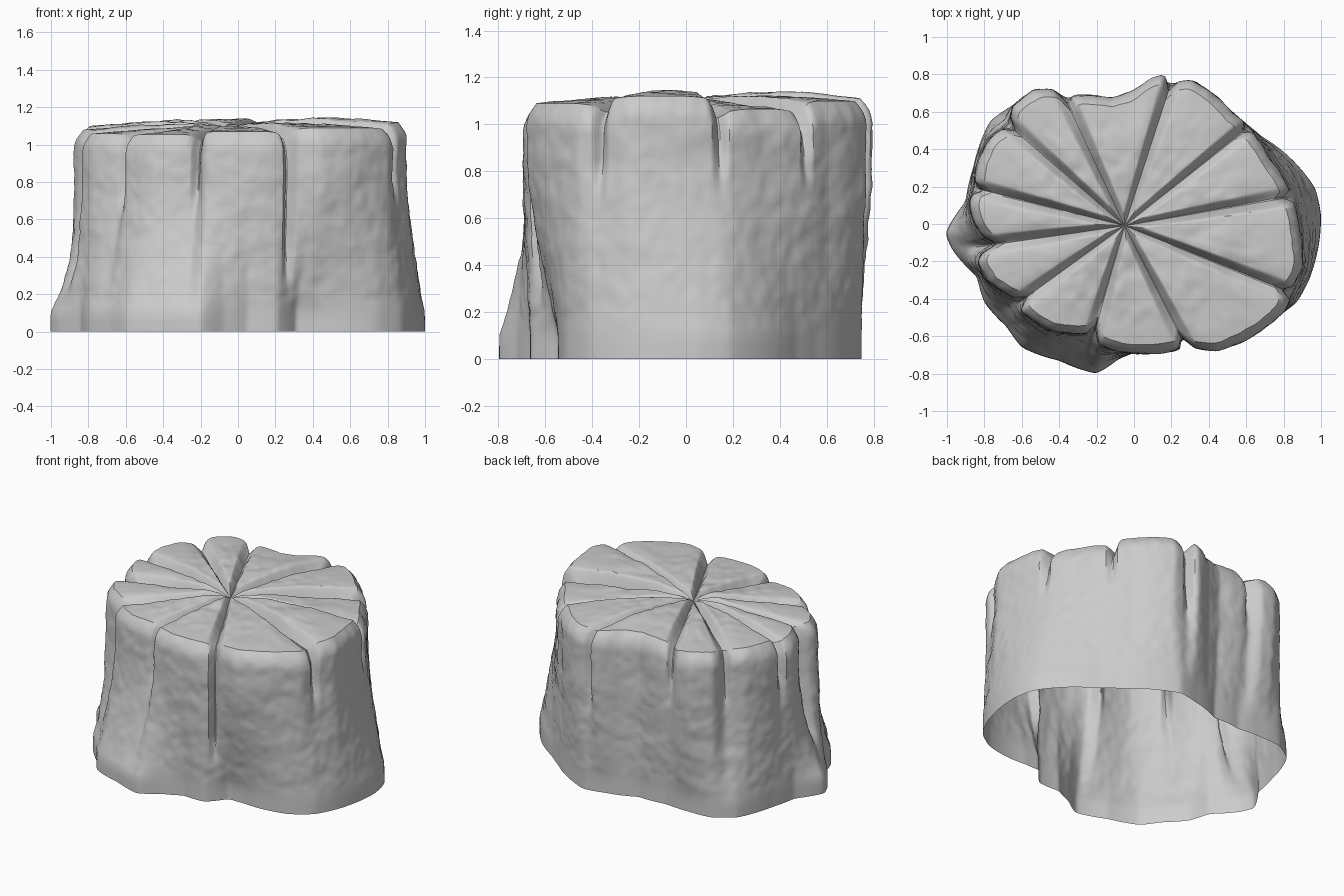
import bpy, bmesh, math
from mathutils import Vector, noise

if "Cube" in bpy.data.objects:
    bpy.data.objects.remove(bpy.data.objects["Cube"])

CX, CY = -0.05, -0.01      # point where all the top grooves meet
N = 660                    # angular steps

# Plan outlines: upper body and foot
UPPER = [(.88, 0), (.85, .13), (.73, .34), (.6, .53), (.52, .6), (.42, .7), (.31, .77), (.2, .75),
         (.15, .8), (.08, .77), (0, .71), (-.12, .67), (-.3, .69), (-.36, .67), (-.42, .72),
         (-.53, .72), (-.65, .63), (-.66, .53), (-.77, .46), (-.84, .31), (-.85, .2), (-.88, .1),
         (-.85, 0), (-.77, -.1), (-.84, -.2), (-.78, -.31), (-.62, -.4), (-.6, -.47), (-.45, -.57),
         (-.22, -.58), (-.18, -.65), (-.08, -.68), (.2, -.68), (.28, -.65), (.45, -.68),
         (.65, -.59), (.81, -.46), (.84, -.35), (.9, -.24)]
FOOT = [(1.0, .05), (.97, .19), (.85, .34), (.68, .47), (.58, .55), (.4, .68), (.25, .75), (.1, .72),
        (-.1, .65), (-.3, .64), (-.47, .65), (-.64, .64), (-.77, .55), (-.86, .3), (-.9, .12),
        (-1.01, -.05), (-.97, -.14), (-.84, -.28), (-.8, -.42), (-.68, -.55), (-.6, -.66),
        (-.4, -.73), (-.2, -.8), (-.08, -.72), (.05, -.66), (.21, -.66), (.31, -.54), (.42, -.54),
        (.6, -.54), (.74, -.51), (.87, -.42), (.94, -.29), (.99, -.1)]
# Grooves: angle, height of the lower end on the side, height of the wedge that follows
GROOVES = [(10, .66, 1.065), (38.5, .68, 1.1), (72, .5, 1.115), (115, .65, 1.105), (139, .65, 1.1),
           (166, .6, 1.08), (188, .2, 1.06), (216, .55, 1.055), (254, .57, 1.07),
           (297, .2, 1.09), (338, .62, 1.12)]


def radii(points):
    """Resample an outline to N radii around the centre and soften it."""
    pol = sorted((math.atan2(y - CY, x - CX) % math.tau, math.hypot(x - CX, y - CY)) for x, y in points)
    pol = [(pol[-1][0] - math.tau, pol[-1][1])] + pol + [(pol[0][0] + math.tau, pol[0][1])]
    out, k = [], 0
    for i in range(N):
        a = math.tau * i / N
        while pol[k + 1][0] < a:
            k += 1
        (a0, r0), (a1, r1) = pol[k], pol[k + 1]
        out.append(r0 + (r1 - r0) * (a - a0) / max(a1 - a0, 1e-6))
    for _ in range(8):
        out = [(out[i - 1] + 2 * out[i] + out[(i + 1) % N]) / 4 for i in range(N)]
    return out


def smooth(t):
    t = min(1, max(0, t))
    return t * t * (3 - 2 * t)


def nearest_groove(deg):
    d, k = min((abs((deg - g[0] + 180) % 360 - 180), k) for k, g in enumerate(GROOVES))
    return math.radians(d), k


def wedge_height(deg):
    if deg < GROOVES[0][0]:
        return GROOVES[-1][2]
    return [g[2] for g in GROOVES if g[0] <= deg][-1]


def top_height(deg, r, f):
    """Height of the top face at radius r (f = 0 centre .. 1 rim)."""
    d, k = nearest_groove(deg)
    g = max(0, 1 - d * r / (.025 + .03 * f)) ** 1.4
    # each wedge slopes gently down towards its grooves
    h = wedge_height(deg) - .02 * max(0, 1 - d / .18) ** 2
    low = min(GROOVES[k][2], GROOVES[k - 1][2]) - .04
    mix = smooth(f * 1.5)
    h = 1.1 * (1 - mix) + h * mix + .022 * math.sin(math.pi * f)
    low = 1.07 * (1 - mix) + low * mix
    return h * (1 - g) + low * g


upper, foot = radii(UPPER), radii(FOOT)
SIDE = [0, .05, .1] + [.1 + .9 * i / 40 for i in range(1, 41)]
bm = bmesh.new()
rings = []


def add_ring(fn):
    ring = []
    for i in range(N):
        r, z = fn(i, 360 * i / N)
        a = math.tau * i / N
        ring.append(bm.verts.new((CX + r * math.cos(a), CY + r * math.sin(a), z)))
    rings.append(ring)


def bump(i, r, z):
    a = math.tau * i / N
    p = Vector((r * math.cos(a), r * math.sin(a), z * 1.5))
    return .006 * noise.noise(p * 6) + .005 * noise.noise(p * 17)


def rim_inset(below):
    return .05 * max(0, 1 - below / .1) ** 2


def side_point(i, deg, s):
    top = top_height(deg, upper[i] - .05, 1)
    z = s * top
    # the foot flares more abruptly on the left than on the right
    power = 1.6 - .4 * math.cos(math.radians(deg))
    t = 1 - (1 - min(1, max(0, (z - .1) / .75))) ** power
    r = foot[i] * (1 - t) + upper[i] * t
    d, k = nearest_groove(deg)
    fade = smooth((z - GROOVES[k][1]) / .35)
    r -= .05 * fade * max(0, 1 - d * r / .036)
    if z > .1:
        r += bump(i, r, z) * smooth((z - .1) / .1)
    return r - rim_inset(top - z), z


# Side wall, from the open foot to the rim
for s in SIDE:
    add_ring(lambda i, deg: side_point(i, deg, s))
# Grooved top, from the rim to the centre
rim = [side_point(i, 360 * i / N, 1)[0] for i in range(N)]
RADIAL = 32
for j in range(RADIAL - 1, 0, -1):
    f = j / RADIAL

    def top_point(i, deg):
        r = rim[i] * f
        z = top_height(deg, r + (upper[i] - .05 - rim[i]) * f, f)
        return r, z + 1.6 * bump(i, r, 1) * math.sin(math.pi * f)
    add_ring(top_point)

for lo, hi in zip(rings, rings[1:]):
    for i in range(N):
        j = (i + 1) % N
        bm.faces.new((lo[i], lo[j], hi[j], hi[i]))
centre = bm.verts.new((CX, CY, 1.07))
for i in range(N):
    bm.faces.new((rings[-1][i], rings[-1][(i + 1) % N], centre))

mesh = bpy.data.meshes.new("stump")
bm.to_mesh(mesh)
bm.free()
stump = bpy.data.objects.new("stump", mesh)
bpy.context.collection.objects.link(stump)
bpy.context.view_layer.objects.active = stump
stump.select_set(True)
bpy.ops.object.shade_smooth_by_angle(angle=math.radians(35))
